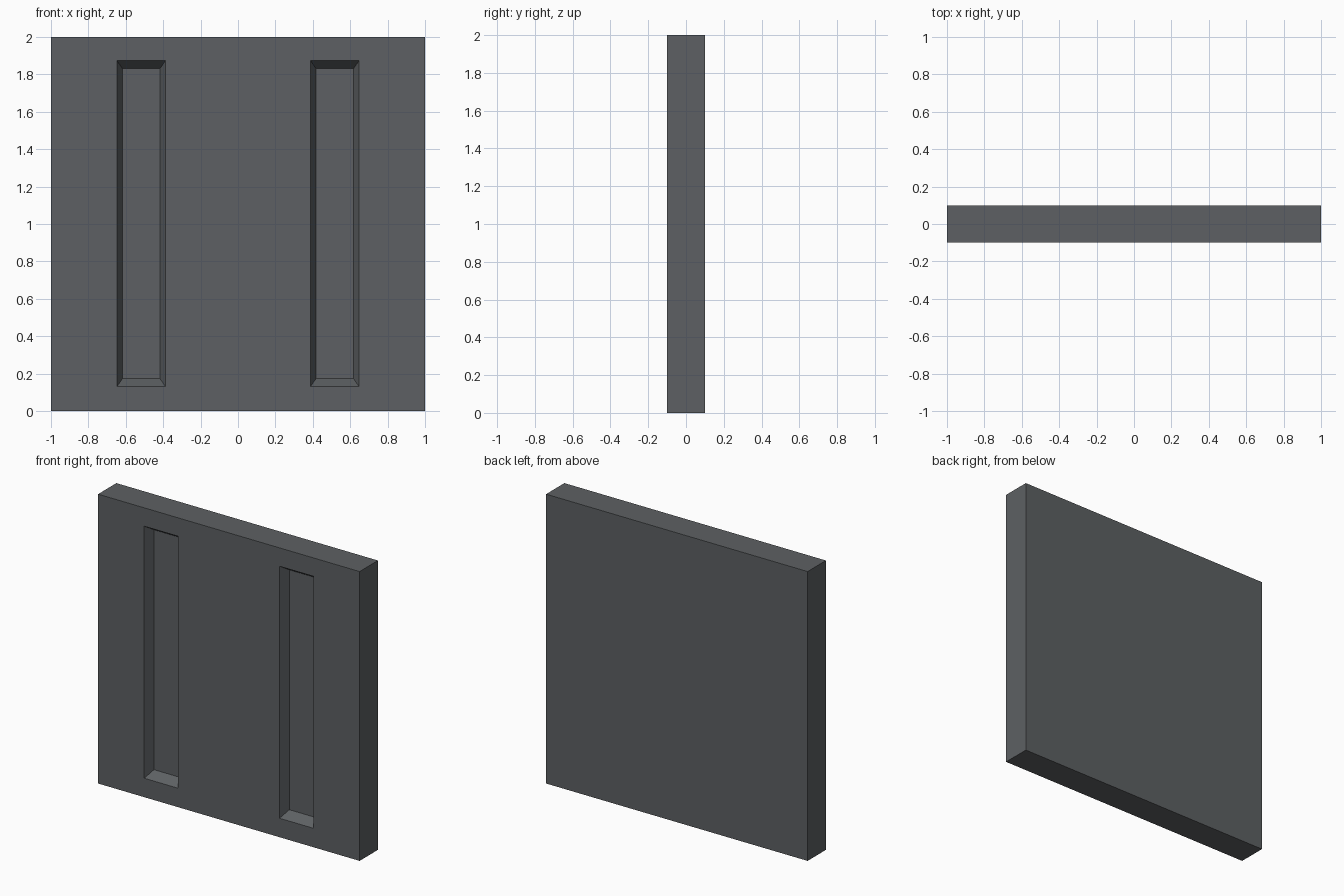
import bpy, bmesh

if "Cube" in bpy.data.objects:
    bpy.data.objects.remove(bpy.data.objects["Cube"])

# Panel and pocket dimensions
HALF_T = 0.10
DEPTH = 0.065
XS = [-1, -0.647, -0.388, 0.388, 0.647, 1]
ZS = [0, 0.131, 1.873, 2]
INSET_X, INSET_Z = 0.029, 0.042

grey = bpy.data.materials.new("dark_grey")
grey.diffuse_color = (0.11, 0.118, 0.125, 1)
grey.use_nodes = True
grey.node_tree.nodes["Principled BSDF"].inputs["Base Color"].default_value = grey.diffuse_color

bm = bmesh.new()

# Front face laid out as a grid of cells
grid = [[bm.verts.new((x, -HALF_T, z)) for z in ZS] for x in XS]
cells = {}
for i in range(len(XS) - 1):
    for k in range(len(ZS) - 1):
        cells[i, k] = bm.faces.new((grid[i][k], grid[i + 1][k],
                                    grid[i + 1][k + 1], grid[i][k + 1]))

# Slab body: extrude the outline to the back and cap it
rim = [e for e in bm.edges if e.is_boundary]
ext = bmesh.ops.extrude_edge_only(bm, edges=rim)["geom"]
for v in ext:
    if isinstance(v, bmesh.types.BMVert):
        v.co.y = HALF_T
bmesh.ops.contextual_create(bm, geom=[e for e in ext if isinstance(e, bmesh.types.BMEdge)
                                      and e.is_boundary])

# Two sunken slots with sloping walls
for i in (1, 3):
    face = bmesh.ops.extrude_discrete_faces(bm, faces=[cells[i, 1]])["faces"][0]
    c = face.calc_center_median()
    for v in face.verts:
        v.co.x += INSET_X if v.co.x < c.x else -INSET_X
        v.co.z += INSET_Z if v.co.z < c.z else -INSET_Z
        v.co.y += DEPTH

bmesh.ops.recalc_face_normals(bm, faces=bm.faces[:])
mesh = bpy.data.meshes.new("slotted_panel")
bm.to_mesh(mesh)
bm.free()
mesh.materials.append(grey)
panel = bpy.data.objects.new("slotted_panel", mesh)
bpy.context.collection.objects.link(panel)
